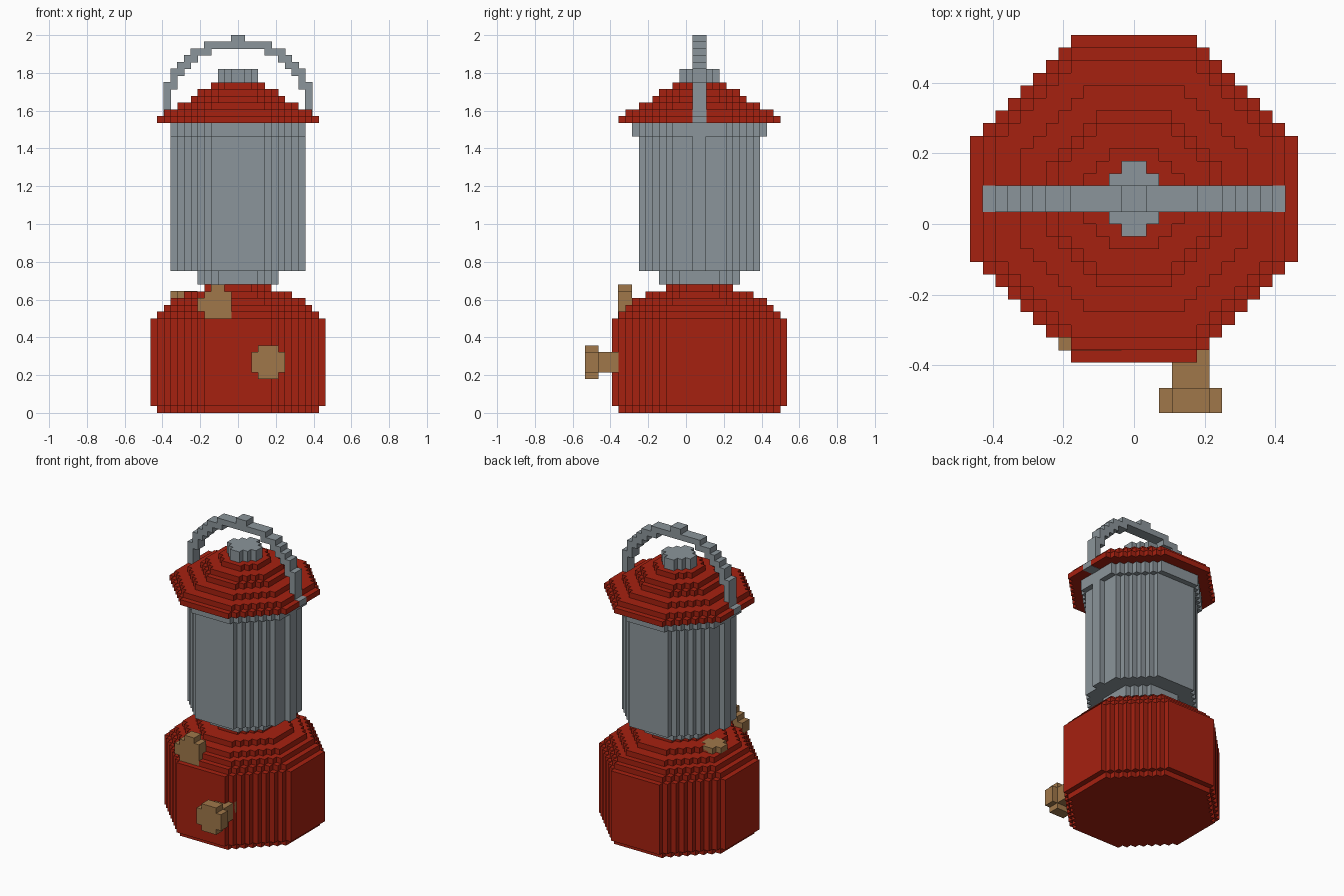
import bpy
import bmesh
from mathutils import Vector

V = 2 / 56                        # block size
CENTRE = Vector((0, 2, 0))        # lantern axis, in blocks

if "Cube" in bpy.data.objects:
    bpy.data.objects.remove(bpy.data.objects["Cube"])


def material(name, rgb):
    m = bpy.data.materials.new(name)
    m.use_nodes = True
    m.diffuse_color = (*rgb, 1)
    m.node_tree.nodes["Principled BSDF"].inputs["Base Color"].default_value = (*rgb, 1)
    return m


RED = material("red paint", (0.38, 0.015, 0.005))
GREY = material("grey metal", (0.26, 0.30, 0.325))
BRASS = material("brass", (0.35, 0.185, 0.068))


def stepped_outline(radius, flat):
    """Octagon with staircase diagonals; flat = half length of straight sides."""
    quarter = []
    for k in range(int(radius - flat)):
        quarter += [(radius - k, flat + k), (radius - k - 1, flat + k)]
    quarter.append((flat, radius))
    points = []
    for _ in range(4):
        points += quarter
        quarter = [(-y, x) for x, y in quarter]
    return points


def prism(bm, outline, start, depth):
    """Extrude an outline along depth; an upright one faces the front."""
    upright = depth.y != 0
    verts = [bm.verts.new(start + (Vector((x, 0, y)) if upright else Vector((x, y, 0))))
             for x, y in outline]
    face = bm.faces.new(verts)
    top = bmesh.ops.extrude_face_region(bm, geom=[face])["geom"]
    bmesh.ops.translate(bm, vec=depth, verts=[g for g in top if isinstance(g, bmesh.types.BMVert)])


def box(bm, x, y, z, grow=0.0):
    low = Vector((x[0], y[0], z[0])) - Vector((grow,) * 3)
    size = Vector((x[1] - x[0], y[1] - y[0], z[1] - z[0])) + Vector((grow * 2,) * 3)
    verts = bmesh.ops.create_cube(bm, size=1)["verts"]
    for v in verts:
        v.co = low + Vector([(c + 0.5) * s for c, s in zip(v.co, size)])


def finish(bm, name, mat):
    bmesh.ops.recalc_face_normals(bm, faces=bm.faces)
    for v in bm.verts:
        v.co = (v.co + CENTRE) * V
    mesh = bpy.data.meshes.new(name)
    bm.to_mesh(mesh)
    bm.free()
    mesh.materials.append(mat)
    obj = bpy.data.objects.new(name, mesh)
    bpy.context.collection.objects.link(obj)
    return obj


def stack(name, mat, bottom, tiers):
    """Pile octagonal tiers given as (radius, height)."""
    bm = bmesh.new()
    z = bottom
    for radius, height in tiers:
        flat = round(1.42 * radius) - radius
        prism(bm, stepped_outline(radius, flat), Vector((0, 0, z)), Vector((0, 0, height)))
        z += height
    return finish(bm, name, mat)


# Stacked body parts
stack("fuel_tank", RED, 0, [(12, 1), (13, 13), (12, 1), (11, 1), (10, 1), (8, 1), (5, 1)])
stack("burner_collar", GREY, 19, [(6, 2)])
stack("lamp_chimney", GREY, 21, [(9, 20)])
stack("chimney_rim", GREY, 41, [(10, 2)])
stack("roof", RED, 43, [(12, 1), (11, 1), (9, 1), (7, 1), (6, 1), (4, 1)])
stack("roof_cap", GREY, 49, [(3, 2)])

# Side rods along the chimney
bm = bmesh.new()
for side in (-1, 1):
    box(bm, sorted((9 * side, 10 * side)), (-1, 1), (21, 41))
finish(bm, "side_rods", GREY)

# Carrying handle: one half as (inner x, outer x, low z, high z), mirrored
HALF_HANDLE = [(0, 1, 55, 56), (0, 5, 54, 55), (4, 7, 53, 54), (6, 8, 52, 53),
               (7, 9, 51, 52), (8, 10, 50, 51), (9, 10, 48, 50), (10, 11, 44, 49),
               (10, 12, 43, 44)]
bm = bmesh.new()
for inner, outer, low, high in HALF_HANDLE:
    for side in (-1, 1):
        box(bm, sorted((inner * side, outer * side)), (-1, 1), (low, high), 0.04)
finish(bm, "carrying_handle", GREY)

# Wick knob: round grip on a square shaft
bm = bmesh.new()
prism(bm, stepped_outline(2.5, 1.5), Vector((4.5, -17, 7.5)), Vector((0, 2, 0)))
box(bm, (3, 6), (-15, -11), (6, 9))
finish(bm, "wick_knob", BRASS)

# Upper dial on the tank shoulder
bm = bmesh.new()
for x, z in [((-6, -1), (15, 17)), ((-5, -1), (14, 18)), ((-4, -2), (18, 19))]:
    box(bm, x, (-12.05, -10), z)
finish(bm, "shoulder_dial", BRASS)

# Filler cap lying on the tank shoulder
bm = bmesh.new()
prism(bm, stepped_outline(2, 1), Vector((-8, 1, 17)), Vector((0, 0, 1.05)))
finish(bm, "filler_cap", BRASS)
